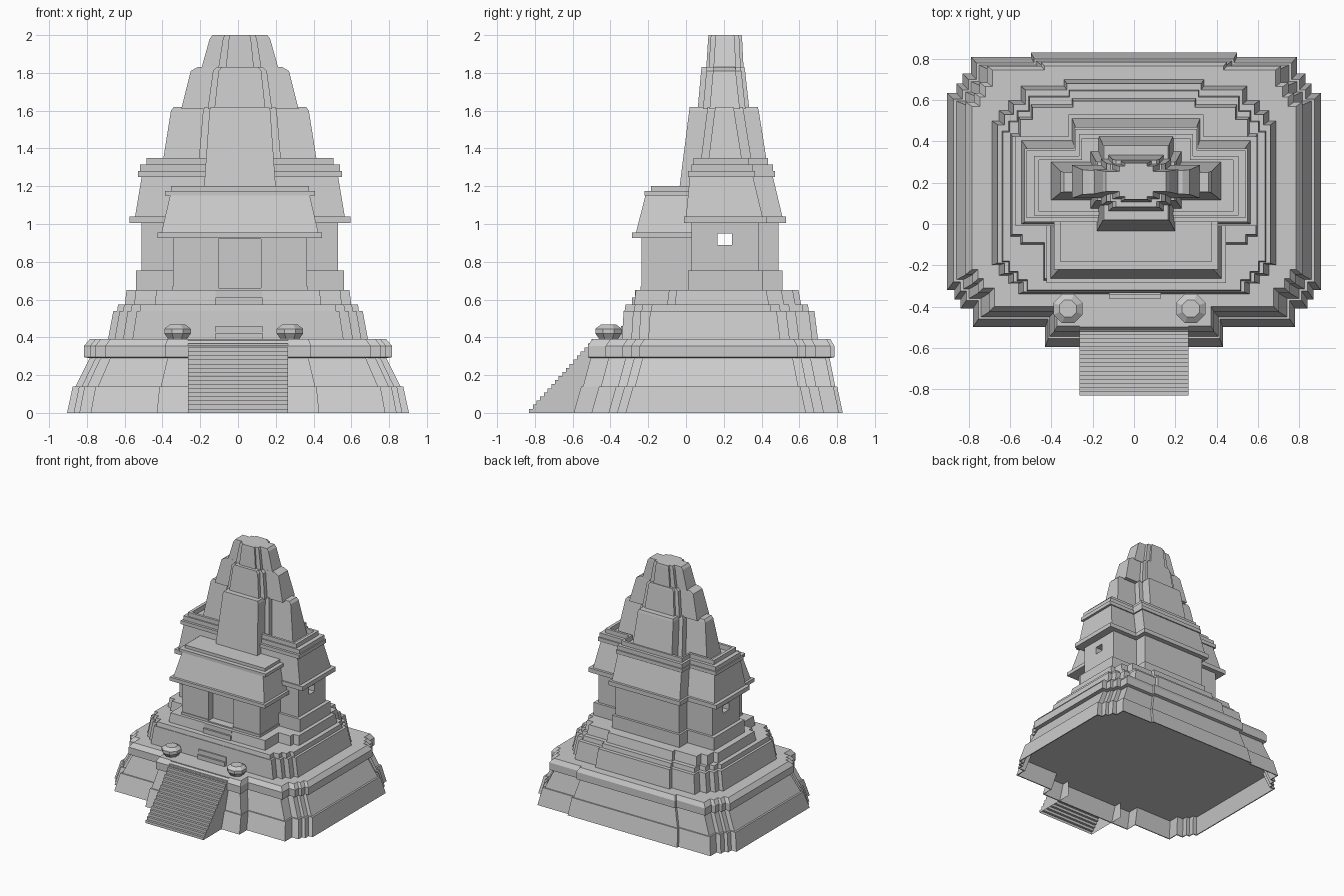
import bpy, bmesh, math

cube = bpy.data.objects.get("Cube")
if cube:
    bpy.data.objects.remove(cube, do_unlink=True)

stone = bpy.data.materials.new("grey_stone")
stone.use_nodes = True
GREY = (0.6, 0.6, 0.6, 1)
stone.diffuse_color = GREY
stone.node_tree.nodes["Principled BSDF"].inputs["Base Color"].default_value = GREY


def finish(name, bm, fix_normals=True):
    if fix_normals:
        bmesh.ops.recalc_face_normals(bm, faces=bm.faces[:])
    mesh = bpy.data.meshes.new(name)
    bm.to_mesh(mesh)
    bm.free()
    mesh.materials.append(stone)
    obj = bpy.data.objects.new(name, mesh)
    bpy.context.collection.objects.link(obj)
    return obj


def skin(name, rings):
    """Join rings of points into a closed solid."""
    bm = bmesh.new()
    loops = [[bm.verts.new(p) for p in ring] for ring in rings]
    n = len(loops[0])
    for low, high in zip(loops, loops[1:]):
        for i in range(n):
            j = (i + 1) % n
            bm.faces.new((low[i], low[j], high[j], high[i]))
    bm.faces.new(loops[0][::-1])
    bm.faces.new(loops[-1])
    return finish(name, bm)


def loft(name, half, levels, cx=0.01):
    """Mirror a half outline and stack it; levels are z, side, front, back insets."""
    width = max(x for x, y in half)
    ymid = (half[0][1] + half[-1][1]) / 2
    rings = []
    for z, side, front, back in levels:
        s = 1 - side / width
        right = [(x * s, y + front if y < ymid else y - back) for x, y in half]
        left = [(-x, y) for x, y in reversed(right)]
        rings.append([(x + cx, y, z) for x, y in right + left])
    return skin(name, rings)


def corner(xs, ys):
    """Staircase corner running from the front edge outward to the side."""
    pts = []
    for i, (x, y) in enumerate(zip(xs, ys)):
        pts.append((x, y))
        if i + 1 < len(xs):
            pts.append((x, ys[i + 1]))
    return pts


def outline(xf, yf, xb, yb):
    return corner(xf, yf) + corner(xb, yb)[::-1]


def cut(obj, centre, size):
    bm = bmesh.new()
    bmesh.ops.create_cube(bm, size=1)
    for v in bm.verts:
        v.co = [c + a * b for c, a, b in zip(centre, v.co, size)]
    cutter = finish("cutter", bm)
    cutter.hide_render = True
    mod = obj.modifiers.new("opening", 'BOOLEAN')
    mod.operation = 'DIFFERENCE'
    mod.solver = 'EXACT'
    mod.object = cutter
    bpy.context.view_layer.objects.active = obj
    bpy.ops.object.modifier_apply(modifier=mod.name)
    bpy.data.objects.remove(cutter, do_unlink=True)


def stairs(name, half_width, y0, y1, z0, z1, count, cx=0.0):
    """Stair shell with closed sides, open underneath."""
    bm = bmesh.new()
    dy, dz = (y1 - y0) / count, (z1 - z0) / count
    for i in range(count):
        ya, yb, za, zb = y0 + i * dy, y0 + (i + 1) * dy, z0 + i * dz, z0 + (i + 1) * dz
        l, r = cx - half_width, cx + half_width
        quads = [
            [(l, ya, za), (r, ya, za), (r, ya, zb), (l, ya, zb)],
            [(l, ya, zb), (r, ya, zb), (r, yb, zb), (l, yb, zb)],
            [(r, ya, z0), (r, yb, z0), (r, yb, zb), (r, ya, zb)],
            [(l, yb, z0), (l, ya, z0), (l, ya, zb), (l, yb, zb)],
        ]
        for q in quads:
            bm.faces.new([bm.verts.new(p) for p in q])
    return finish(name, bm, False)


# Lower platform: hollow flared skirt with a moulded band on top
loft("lower_platform",
     outline([0.43, 0.78, 0.84, 0.87, 0.905], [-0.595, -0.5, -0.41, -0.365, -0.32],
             [0.5, 0.79, 0.83, 0.86, 0.905], [0.83, 0.81, 0.73, 0.68, 0.635]),
     [(0.13, 0.04, 0.05, 0.05), (0, 0.008, 0.008, 0.008), (0, 0, 0, 0),
      (0.14, 0.03, 0.04, 0.03), (0.14, 0.045, 0.05, 0.04), (0.29, 0.12, 0.09, 0.07),
      (0.295, 0.09, 0.075, 0.045), (0.355, 0.09, 0.075, 0.045), (0.39, 0.12, 0.1, 0.065)], 0)

# Middle and upper terraces
loft("middle_terrace",
     outline([0.56, 0.61, 0.655, 0.69], [-0.34, -0.29, -0.25, -0.2],
             [0.34, 0.55, 0.61, 0.655, 0.69], [0.7, 0.67, 0.6, 0.55, 0.5]),
     [(0.38, 0, 0, 0), (0.54, 0.03, 0.01, 0.02), (0.54, 0.05, 0.015, 0.05),
      (0.575, 0.055, 0.02, 0.055)], 0)
loft("upper_terrace",
     outline([0.44, 0.55, 0.6], [-0.275, -0.1, -0.06],
             [0.3, 0.5, 0.56, 0.6], [0.61, 0.58, 0.52, 0.44]),
     [(0.57, 0, 0, 0), (0.65, 0.01, 0.01, 0.015)], 0)

# Sanctuary with cornices, sloped roof and parapet
sanctuary = loft(
    "sanctuary",
    outline([0.52], [0.03], [0.29, 0.52], [0.49, 0.385]),
    [(0.64, -0.03, -0.02, -0.02), (0.755, -0.03, -0.02, -0.02), (0.755, 0, 0, 0),
     (1.005, 0, 0, 0), (1.005, -0.065, -0.04, -0.04), (1.04, -0.065, -0.04, -0.04),
     (1.04, -0.035, -0.03, -0.02), (1.25, 0, -0.01, 0.03), (1.25, -0.02, -0.02, 0.02),
     (1.28, -0.02, -0.02, 0.02), (1.28, -0.01, 0, 0.03), (1.315, -0.01, 0, 0.03),
     (1.315, 0.025, 0.01, 0.055), (1.35, 0.025, 0.01, 0.055), (1.35, 0.05, 0.03, 0.075),
     (1.31, 0.05, 0.03, 0.075)])
cut(sanctuary, (0, 0.205, 0.92), (2, 0.075, 0.06))

# Front porch with its roof and doorway niche
porch = loft(
    "porch", [(0.355, -0.235), (0.355, 0.1)],
    [(0.64, -0.005, -0.005, 0), (0.67, -0.005, -0.005, 0), (0.67, 0, 0, 0),
     (0.925, 0, 0, 0), (0.925, -0.08, -0.05, 0), (0.955, -0.08, -0.05, 0),
     (0.955, -0.06, -0.03, 0), (1.15, -0.015, 0.02, 0), (1.15, -0.042, 0.015, 0),
     (1.175, -0.042, 0.015, 0), (1.175, -0.01, 0.05, 0), (1.2, -0.01, 0.05, 0)])
cut(porch, (0.008, -0.235, 0.79), (0.225, 0.12, 0.26))

# Three tapering tower tiers with a cross-shaped plan
tiers = [
    ("tower_lower", outline([0.19, 0.23, 0.43], [-0.035, 0.06, 0.1],
                            [0.19, 0.23, 0.43], [0.45, 0.37, 0.32]),
     [(1.19, 0, 0, 0), (1.6, 0.065, 0.052, 0.065), (1.62, 0.08, 0.055, 0.07)]),
    ("tower_middle", outline([0.135, 0.17, 0.31], [0.062, 0.09, 0.125],
                             [0.135, 0.17, 0.31], [0.335, 0.315, 0.285]),
     [(1.61, 0, 0, 0), (1.81, 0.05, 0.018, 0.022), (1.83, 0.085, 0.02, 0.025)]),
    ("tower_top", outline([0.075, 0.115, 0.205], [0.107, 0.12, 0.145],
                          [0.075, 0.115, 0.205], [0.305, 0.29, 0.265]),
     [(1.82, 0, 0, 0), (1.98, 0.045, 0.01, 0.008), (2.0, 0.06, 0.012, 0.01)]),
]
for name, half, levels in tiers:
    loft(name, half, levels)

# Main stairway and the short flight to the door
stairs("main_stairs", 0.265, -0.83, -0.48, 0, 0.39, 18)
stairs("door_stairs", 0.125, -0.36, -0.255, 0.385, 0.65, 7, 0.005)

# Octagonal stone ornaments flanking the stairway
for name, x in (("right_ornament", -0.32), ("left_ornament", 0.275)):
    rings = []
    for z, r in ((0.385, 0.05), (0.4, 0.06), (0.42, 0.076), (0.445, 0.076), (0.467, 0.045)):
        angles = [math.tau * (k + 0.5) / 8 for k in range(8)]
        rings.append([(x + r * math.cos(a), -0.41 + r * math.sin(a), z) for a in angles])
    skin(name, rings)
